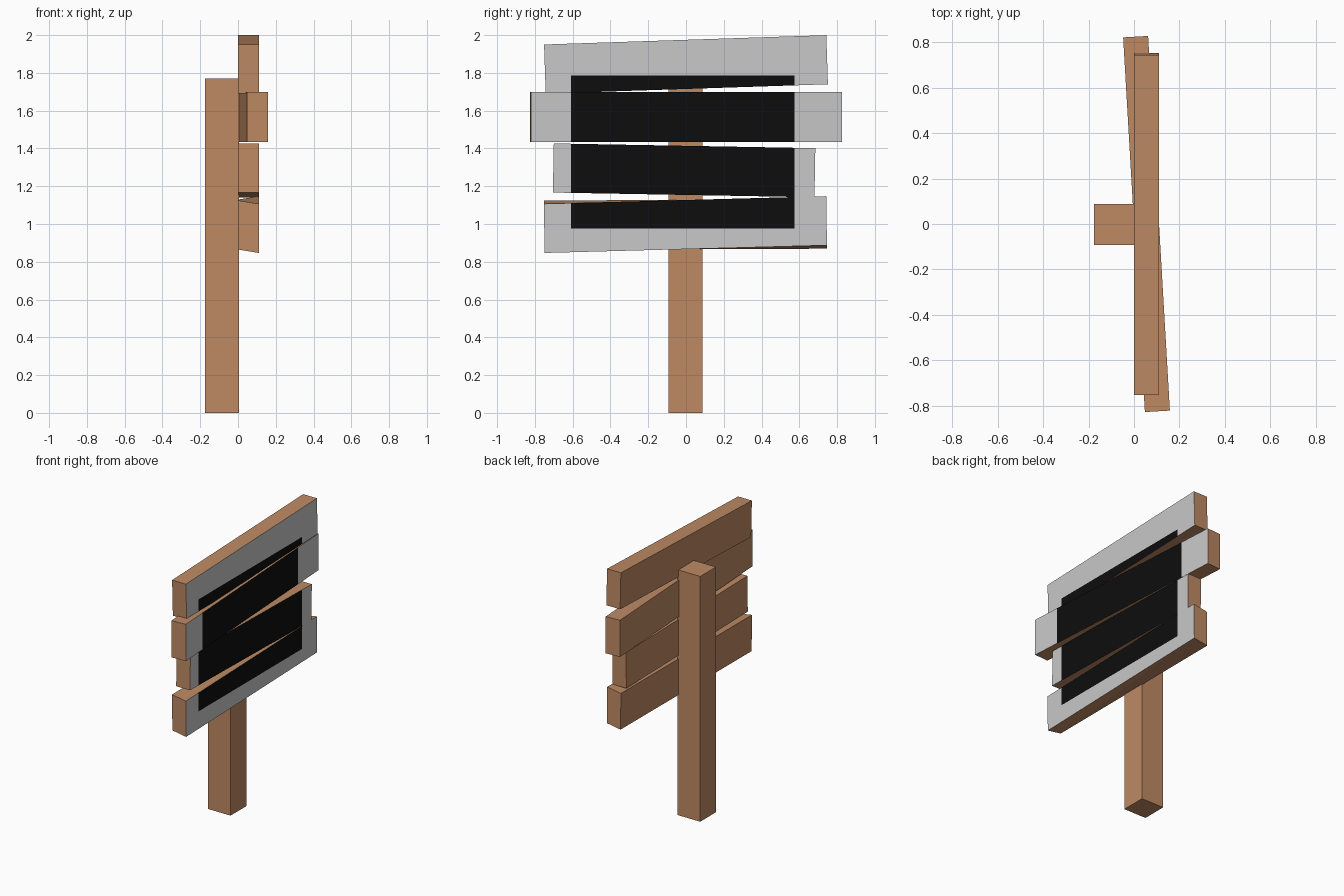
import bpy, bmesh, math
from mathutils import Matrix

if "Cube" in bpy.data.objects:
    bpy.data.objects.remove(bpy.data.objects["Cube"])


def material(name, rgb):
    m = bpy.data.materials.new(name)
    m.diffuse_color = (*rgb, 1)
    m.use_nodes = True
    m.node_tree.nodes["Principled BSDF"].inputs["Base Color"].default_value = m.diffuse_color
    return m


WOOD = material("brown wood", (0.515, 0.254, 0.127))
GREY = material("light grey paint", (0.578, 0.578, 0.578))
BLACK = material("black panel", (0.004, 0.004, 0.004))

# black rectangle painted across the boards
Y0, Y1, Z0, Z1 = -0.61, 0.575, 0.977, 1.785


def finish(bm, name, mats):
    mesh = bpy.data.meshes.new(name)
    bm.to_mesh(mesh)
    bm.free()
    for m in mats:
        mesh.materials.append(m)
    obj = bpy.data.objects.new(name, mesh)
    bpy.context.collection.objects.link(obj)
    return obj


def box(size, centre):
    bm = bmesh.new()
    bmesh.ops.create_cube(bm, size=1)
    for v in bm.verts:
        v.co = [v.co[i] * size[i] for i in range(3)]
    return bm, Matrix.Translation(centre)


def plank(name, y, z, length, height, slope=0, yaw=0, twist=0):
    bm, place = box((0.11, length, height), (0.055, y, z))
    turn = Matrix.Rotation(yaw, 4, 'Z') @ Matrix.Rotation(slope, 4, 'X')
    for v in bm.verts:
        lift = twist * v.co.y * (1 if v.co.x > 0 else -1)
        v.co = place @ turn @ v.co
        v.co.z += lift
    if twist:
        bmesh.ops.triangulate(bm, faces=bm.faces[:])
    # cut the outline of the painted panel into the board
    for co, no in (((0, Y0, 0), (0, 1, 0)), ((0, Y1, 0), (0, 1, 0)),
                   ((0, 0, Z0), (0, 0, 1)), ((0, 0, Z1), (0, 0, 1))):
        bmesh.ops.bisect_plane(bm, geom=bm.verts[:] + bm.edges[:] + bm.faces[:],
                               plane_co=co, plane_no=no)
    bm.normal_update()
    for f in bm.faces:
        if f.normal.x > 0.9:
            c = f.calc_center_median()
            f.material_index = 2 if Y0 < c.y < Y1 and Z0 < c.z < Z1 else 1
    finish(bm, name, (WOOD, GREY, BLACK))


# post behind the boards
bm, place = box((0.18, 0.18, 1.77), (-0.085, -0.002, 0.885))
bm.transform(place)
finish(bm, "post", (WOOD,))

# four crooked boards
plank("top_board", 0, 1.845, 1.495, 0.26, slope=0.033)
plank("second_board", 0, 1.567, 1.65, 0.265, yaw=0.058)
plank("third_board", -0.01, 1.284, 1.385, 0.26, slope=-0.018)
plank("bottom_board", -0.003, 0.997, 1.495, 0.26, slope=0.015, twist=0.012)
